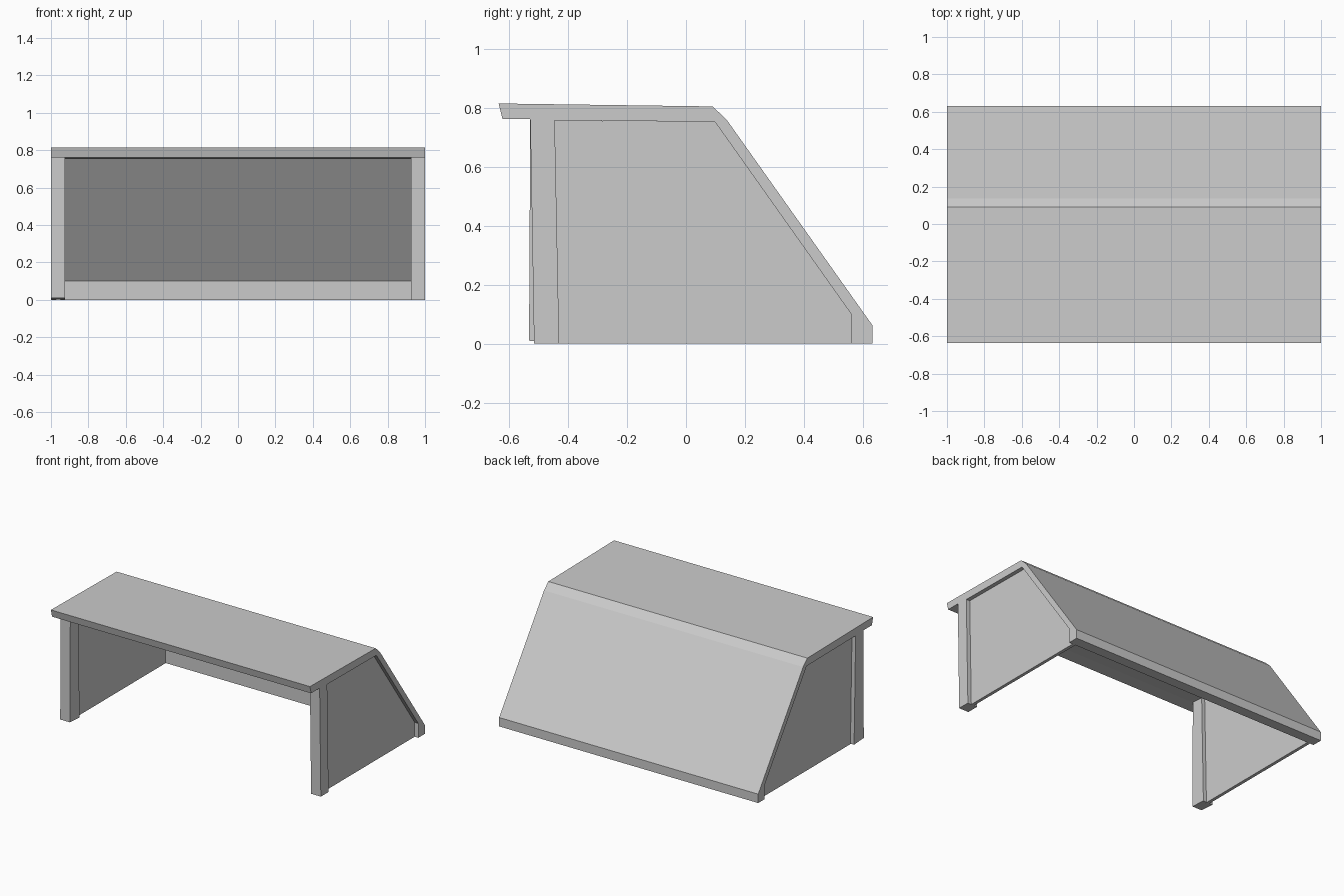
import bpy, bmesh

if "Cube" in bpy.data.objects:
    bpy.data.objects.remove(bpy.data.objects["Cube"])


def extrude_profile(name, pts, x0, x1):
    """Extrude a (y, z) side profile along x."""
    bm = bmesh.new()
    face = bm.faces.new([bm.verts.new((x0, y, z)) for y, z in pts])
    res = bmesh.ops.extrude_face_region(bm, geom=[face])
    verts = [v for v in res["geom"] if isinstance(v, bmesh.types.BMVert)]
    bmesh.ops.translate(bm, verts=verts, vec=(x1 - x0, 0, 0))
    bmesh.ops.recalc_face_normals(bm, faces=bm.faces)
    mesh = bpy.data.meshes.new(name)
    bm.to_mesh(mesh)
    bm.free()
    obj = bpy.data.objects.new(name, mesh)
    bpy.context.collection.objects.link(obj)
    return obj


# Bent shell: flat roof with front overhang, chamfered ridge, sloping back
extrude_profile("roof_and_back", [
    (-0.635, 0.814), (0.09, 0.804), (0.137, 0.76), (0.632, 0.062), (0.632, 0),
    (0.56, 0), (0.56, 0.10), (0.098, 0.752), (-0.445, 0.757),
    (-0.53, 0.762), (-0.622, 0.762)], -1, 1)

# Front posts, leaning very slightly differently
extrude_profile("right_post", [
    (-0.528, 0.762), (-0.445, 0.757), (-0.43, 0), (-0.515, 0)], 0.925, 1)
extrude_profile("left_post", [
    (-0.528, 0.762), (-0.442, 0.757), (-0.425, 0.003), (-0.532, 0.01)], -1, -0.925)

# Thin side walls set back between post, roof and slope
wall = [(-0.45, 0.757), (0.098, 0.752), (0.56, 0.10), (0.56, 0), (-0.435, 0)]
for side, s in (("right", 1), ("left", -1)):
    extrude_profile(side + "_wall", wall, s * 0.95, s * 0.972)
